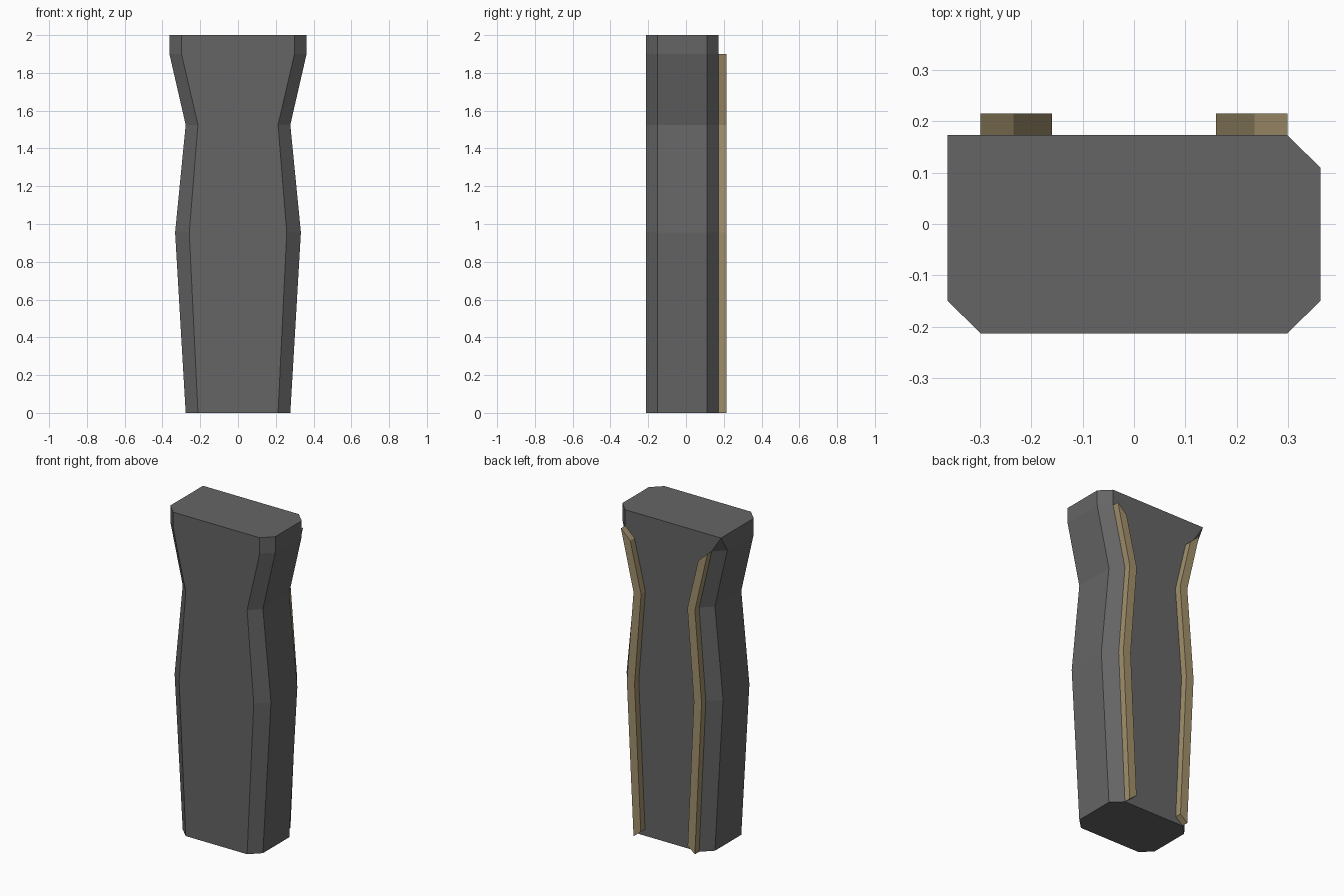
import bpy
import bmesh

cube = bpy.data.objects.get("Cube")
if cube:
    bpy.data.objects.remove(cube, do_unlink=True)


def material(name, color):
    mat = bpy.data.materials.new(name)
    mat.use_nodes = True
    mat.diffuse_color = color
    bsdf = mat.node_tree.nodes["Principled BSDF"]
    bsdf.inputs["Base Color"].default_value = color
    bsdf.inputs["Roughness"].default_value = 0.7
    return mat


def loft(name, rings, mat):
    """Join equal rings of points into a closed, flat-shaded solid."""
    bm = bmesh.new()
    loops = [[bm.verts.new(p) for p in ring] for ring in rings]
    count = len(loops[0])
    for low, high in zip(loops, loops[1:]):
        for i in range(count):
            j = (i + 1) % count
            bm.faces.new((low[i], low[j], high[j], high[i]))
    bm.faces.new(loops[0])
    bm.faces.new(loops[-1])
    bmesh.ops.remove_doubles(bm, verts=bm.verts, dist=0.0005)
    bmesh.ops.recalc_face_normals(bm, faces=bm.faces)
    mesh = bpy.data.meshes.new(name)
    bm.to_mesh(mesh)
    bm.free()
    mesh.materials.append(mat)
    obj = bpy.data.objects.new(name, mesh)
    bpy.context.collection.objects.link(obj)
    return obj


dark = material("dark_grey", (0.13, 0.13, 0.13, 1))
tan = material("tan", (0.36, 0.28, 0.15, 1))

FRONT, BACK = -0.213, 0.173
FRONT_CUT, BACK_CUT = -0.15, 0.11

# Height, half width, half width of the flat front and back
levels = [
    (0, 0.277, 0.212),
    (0.955, 0.333, 0.258),
    (1.525, 0.277, 0.212),
    (1.9, 0.363, 0.299),
    (2, 0.363, 0.299),
]


def body_ring(z, wide, flat):
    return [(-flat, FRONT, z), (flat, FRONT, z),
            (wide, FRONT_CUT, z), (wide, BACK_CUT, z),
            (flat, BACK, z), (-flat, BACK, z),
            (-wide, BACK_CUT, z), (-wide, FRONT_CUT, z)]


# Grip body, with one rear bevel running out to a square top corner
rings = [body_ring(*level) for level in levels]
corner = (-levels[-1][1], BACK, levels[-1][0])
rings[-1][5] = rings[-1][6] = corner
loft("grip_body", rings, dark)

# Raised rear strips with mitred ends, one per side
STRIP_BACK = 0.215
inner_edge = [(0.162, 0.04), (0.205, 0.955), (0.16, 1.525), (0.235, 1.84)]
for side, sign in (("left", 1), ("right", -1)):
    rings = []
    for (z, _, outer), (inner, inner_z) in zip(levels, inner_edge):
        rings.append([(sign * outer, BACK, z),
                      (sign * outer, STRIP_BACK, z),
                      (sign * inner, STRIP_BACK, inner_z),
                      (sign * inner, BACK, inner_z)])
    loft(side + "_rear_strip", rings, tan)
